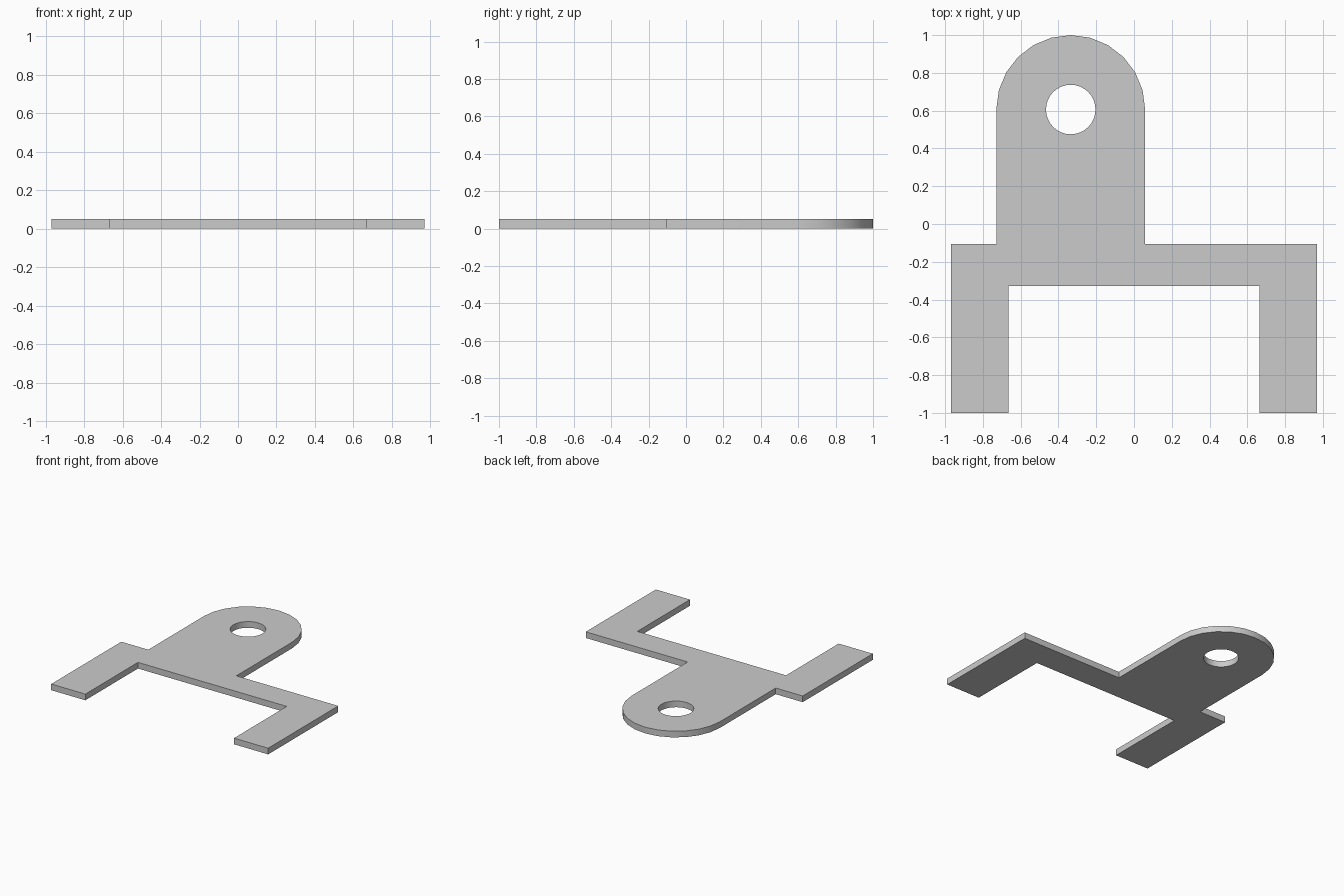
import bpy, bmesh
from math import cos, sin, pi

if "Cube" in bpy.data.objects:
    bpy.data.objects.remove(bpy.data.objects["Cube"])

THICK = 0.05
CX, CY = -0.335, 0.606      # centre of the rounded tab and its hole
R_TAB, R_HOLE = 0.394, 0.131


def arc(r, start, end, n):
    return [(CX + r * cos(start + (end - start) * i / n),
             CY + r * sin(start + (end - start) * i / n)) for i in range(n + 1)]


def add_loop(bm, pts):
    vs = [bm.verts.new((x, y, 0)) for x, y in pts]
    return [bm.edges.new((v, vs[(i + 1) % len(vs)])) for i, v in enumerate(vs)]


# Outline: two legs, cross bar, offset round-ended tab
outline = [(-0.97, -0.105), (-0.97, -1), (-0.665, -1), (-0.665, -0.328),
           (0.665, -0.328), (0.665, -1), (0.97, -1), (0.97, -0.105),
           (CX + R_TAB, -0.105)]
outline += arc(R_TAB, 0, pi, 12)
outline += [(CX - R_TAB, -0.105)]
hole = arc(R_HOLE, 0, 2 * pi, 32)[:-1]

# Fill the flat profile around the hole, then thicken it
bm = bmesh.new()
edges = add_loop(bm, outline) + add_loop(bm, hole)
bmesh.ops.triangle_fill(bm, edges=edges, use_beauty=True, normal=(0, 0, 1))
top = bmesh.ops.extrude_face_region(bm, geom=bm.faces[:], use_keep_orig=True)
bmesh.ops.translate(bm, vec=(0, 0, THICK),
                    verts=[g for g in top["geom"] if isinstance(g, bmesh.types.BMVert)])
bmesh.ops.recalc_face_normals(bm, faces=bm.faces[:])

mesh = bpy.data.meshes.new("bracket_plate")
bm.to_mesh(mesh)
bm.free()
plate = bpy.data.objects.new("bracket_plate", mesh)
bpy.context.collection.objects.link(plate)

# Smooth the round tab end and hole, keep the plate edges sharp
bpy.context.view_layer.objects.active = plate
plate.select_set(True)
bpy.ops.object.shade_smooth_by_angle(angle=pi / 6)
